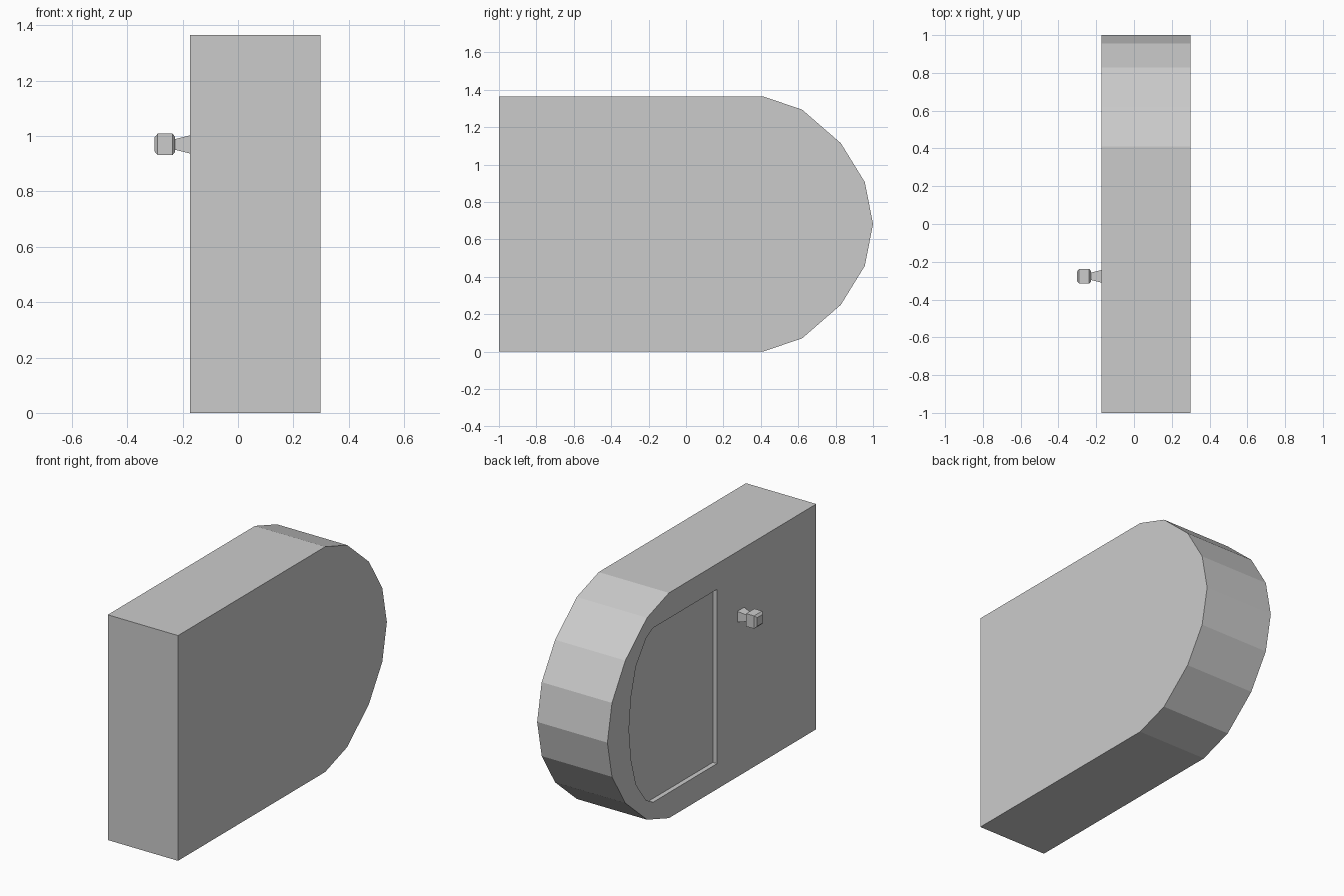
import bpy, bmesh

if "Cube" in bpy.data.objects:
    bpy.data.objects.remove(bpy.data.objects["Cube"])

MID_Z = 0.6825


def loft(name, rings):
    """Skin a list of matching rings and cap both ends."""
    bm = bmesh.new()
    loops = [[bm.verts.new(p) for p in ring] for ring in rings]
    n = len(loops[0])
    for a, b in zip(loops, loops[1:]):
        for i in range(n):
            j = (i + 1) % n
            bm.faces.new((a[i], a[j], b[j], b[i]))
    bm.faces.new(loops[0])
    bm.faces.new(loops[-1])
    bmesh.ops.recalc_face_normals(bm, faces=bm.faces[:])
    mesh = bpy.data.meshes.new(name)
    bm.to_mesh(mesh)
    bm.free()
    obj = bpy.data.objects.new(name, mesh)
    bpy.context.collection.objects.link(obj)
    return obj


def arch(half, x):
    """Mirror a half outline of (y, height from centre) about the mid line."""
    lower = [(x, y, MID_Z - h) for y, h in half]
    upper = [(x, y, MID_Z + h) for y, h in reversed(half) if h > 0]
    return lower + upper


def square(x, r, y=-0.277, z=0.97):
    return [(x, y + a * r, z + b * r) for a, b in ((-1, -1), (1, -1), (1, 1), (-1, 1))]


# Rounded slab
body_half = [(-1, 0.6825), (0.41, 0.6825), (0.62, 0.612), (0.828, 0.432),
             (0.956, 0.224), (1, 0)]
body = loft("body", [arch(body_half, -0.173), arch(body_half, 0.298)])

# Shallow recessed panel on the left face
panel_half = [(-0.05, 0.528), (0.562, 0.528), (0.63, 0.49), (0.726, 0.36),
              (0.774, 0.188), (0.793, 0)]
cutter = loft("recess_cutter", [arch(panel_half, -0.25), arch(panel_half, -0.145)])
cutter.hide_render = True
cutter.hide_viewport = True
cut = body.modifiers.new("recess", 'BOOLEAN')
cut.operation = 'DIFFERENCE'
cut.solver = 'EXACT'
cut.object = cutter

# Square tapered stem and chamfered knob
loft("knob_stem", [square(-0.173, 0.033), square(-0.229, 0.019)])
loft("knob", [square(-0.227, 0.027), square(-0.237, 0.039),
              square(-0.29, 0.039), square(-0.301, 0.026)])
